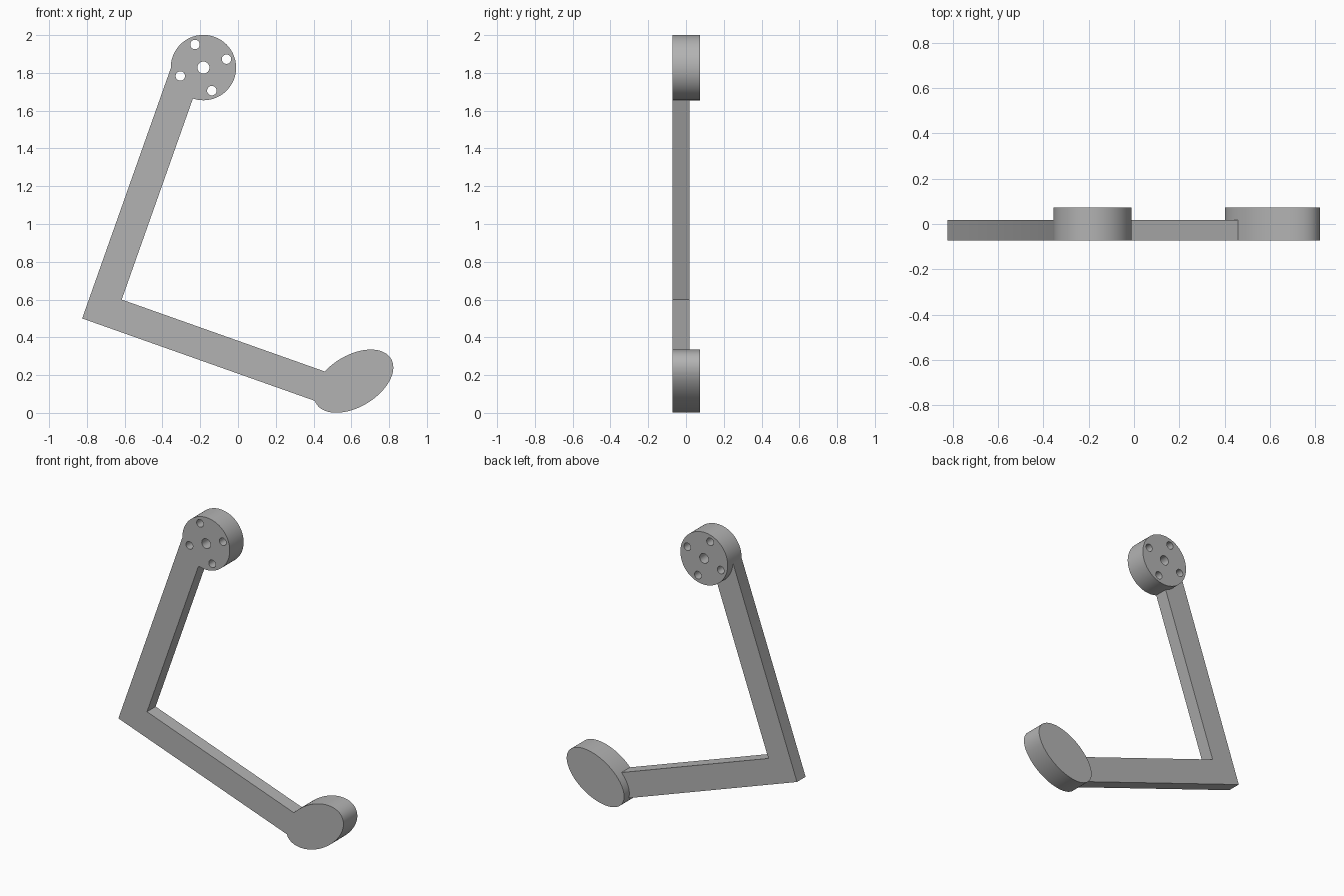
import bpy, bmesh
from math import radians, cos, sin, tau
from mathutils import Vector, Matrix

cube = bpy.data.objects.get("Cube")
if cube:
    bpy.data.objects.remove(cube, do_unlink=True)

FRONT, BACK, ARM_BACK = -0.072, 0.073, 0.018
TILT = radians(-19.5)
HUB = Vector((-0.183, 1.828))

grey = bpy.data.materials.new("plain grey")
grey.use_nodes = True
colour = (0.45, 0.45, 0.45, 1)
grey.diffuse_color = colour
grey.node_tree.nodes["Principled BSDF"].inputs["Base Color"].default_value = colour


def plate(name, outline, y0, y1):
    """Extrude an x-z outline from y0 to y1."""
    bm = bmesh.new()
    face = bm.faces.new([bm.verts.new((x, y0, z)) for x, z in outline])
    top = bmesh.ops.extrude_face_region(bm, geom=[face])["geom"]
    moved = [v for v in top if isinstance(v, bmesh.types.BMVert)]
    bmesh.ops.translate(bm, verts=moved, vec=(0, y1 - y0, 0))
    bmesh.ops.recalc_face_normals(bm, faces=bm.faces)
    mesh = bpy.data.meshes.new(name)
    bm.to_mesh(mesh)
    bm.free()
    mesh.materials.append(grey)
    obj = bpy.data.objects.new(name, mesh)
    bpy.context.collection.objects.link(obj)
    return obj


def ellipse(centre, a, b, angle=0, sides=96):
    turn = Matrix.Rotation(angle, 2)
    return [centre + turn @ Vector((a * cos(tau * i / sides), b * sin(tau * i / sides)))
            for i in range(sides)]


def combine(target, other, operation):
    """Apply a boolean and remove the second object."""
    mod = target.modifiers.new("combine", "BOOLEAN")
    mod.operation, mod.object, mod.solver = operation, other, "EXACT"
    bpy.context.view_layer.objects.active = target
    bpy.ops.object.modifier_apply(modifier=mod.name)
    bpy.data.objects.remove(other, do_unlink=True)


# Right-angled arm, tilted about its outer corner
corner, turn = Vector((-0.825, 0.5)), Matrix.Rotation(TILT, 2)
w, up, along = 0.164, 1.43, 1.36
profile = [(0, 0), (along, 0), (along, w), (w, w), (w, up), (0, up)]
bracket = plate("bracket", [corner + turn @ Vector(p) for p in profile], FRONT, ARM_BACK)

# Round hub and oval pad
combine(bracket, plate("hub", ellipse(HUB, 0.173, 0.173), FRONT, BACK), "UNION")
pad = ellipse(Vector((0.612, 0.168)), 0.231, 0.137, radians(31))
combine(bracket, plate("pad", pad, FRONT, BACK), "UNION")

# Centre bore and four bolt holes
bores = [(HUB, 0.032)]
for k in range(4):
    a = radians(20 + 90 * k)
    bores.append((HUB + 0.13 * Vector((cos(a), sin(a))), 0.025))
for centre, r in bores:
    combine(bracket, plate("bore", ellipse(centre, r, r, 0, 32), -0.2, 0.2), "DIFFERENCE")

bpy.ops.object.select_all(action="DESELECT")
bracket.select_set(True)
bpy.context.view_layer.objects.active = bracket
bpy.ops.object.shade_smooth_by_angle(angle=radians(30))
